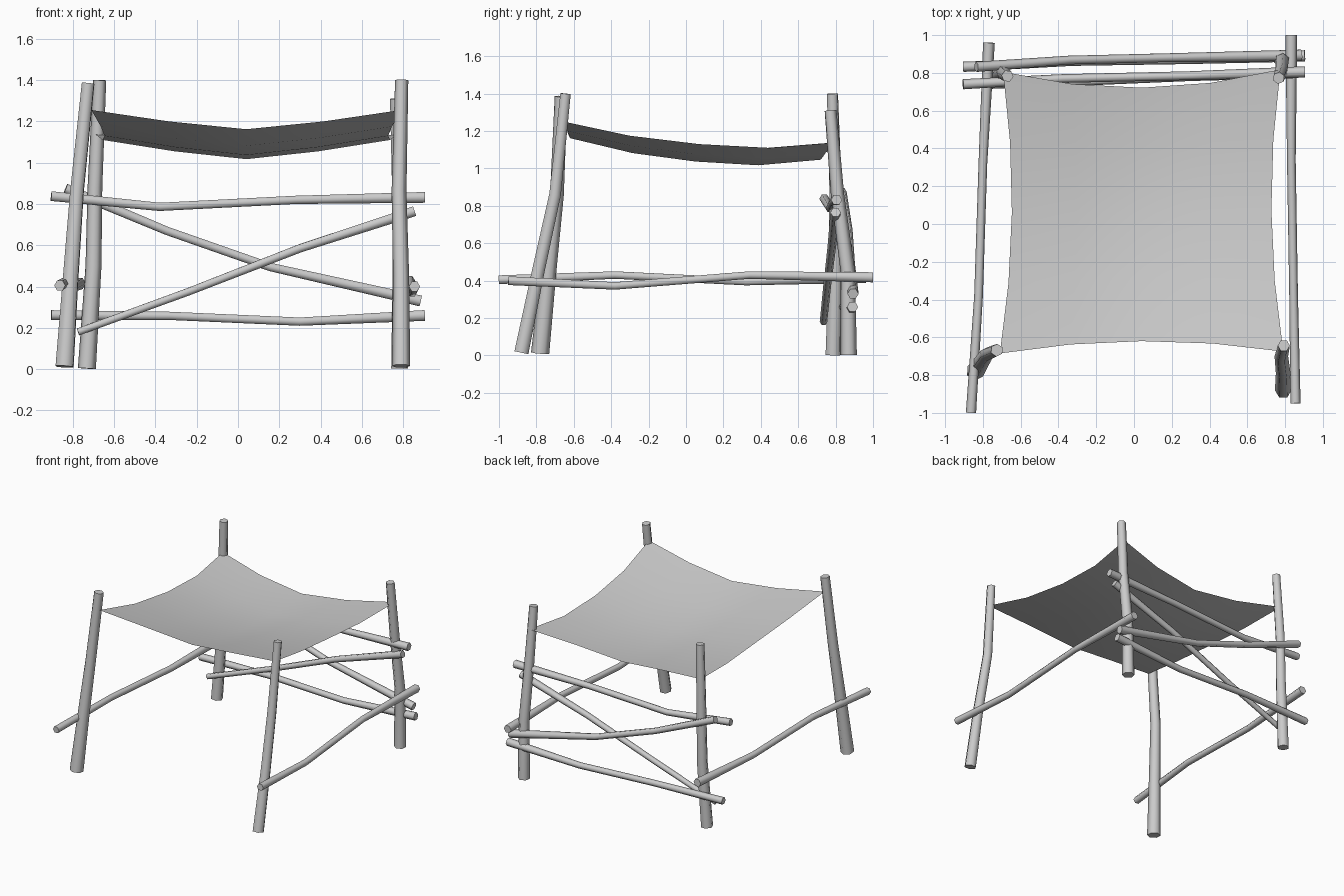
import bpy
import bmesh
import math
from mathutils import Vector

cube = bpy.data.objects.get("Cube")
if cube:
    bpy.data.objects.remove(cube, do_unlink=True)

# One plain grey for wood and cloth
grey = bpy.data.materials.new("weathered_grey")
grey.use_nodes = True
colour = (0.6, 0.6, 0.6, 1.0)
grey.diffuse_color = colour
grey.node_tree.nodes["Principled BSDF"].inputs["Base Color"].default_value = colour


def select_only(obj):
    bpy.ops.object.select_all(action='DESELECT')
    obj.select_set(True)
    bpy.context.view_layer.objects.active = obj


def pole(name, points, radii):
    """Six-sided bent pole swept along points, with capped ends."""
    curve = bpy.data.curves.new(name, 'CURVE')
    curve.dimensions = '3D'
    curve.bevel_depth = 1.0
    curve.bevel_resolution = 1
    curve.use_fill_caps = True
    spline = curve.splines.new('POLY')
    spline.points.add(len(points) - 1)
    for p, co, r in zip(spline.points, points, radii):
        p.co = (*co, 1.0)
        p.radius = r
    curve.materials.append(grey)
    obj = bpy.data.objects.new(name, curve)
    bpy.context.collection.objects.link(obj)
    select_only(obj)
    bpy.ops.object.convert(target='MESH')
    obj = bpy.context.object
    select_only(obj)
    bpy.ops.object.shade_smooth_by_angle(angle=math.radians(65))
    return obj


# Corner posts, thicker at the foot
post = (0.044, 0.039, 0.036, 0.032)
pole("front_right_post", [(-0.84, -0.78, 0.012), (-0.81, -0.735, 0.45),
                          (-0.78, -0.69, 0.86), (-0.726, -0.668, 1.385)],
     (0.049, 0.042, 0.037, 0.034))
pole("front_left_post", [(0.79, -0.88, 0.015), (0.79, -0.79, 0.45),
                         (0.78, -0.70, 0.86), (0.793, -0.644, 1.40)], post)
pole("back_right_post", [(-0.732, 0.787, 0.003), (-0.70, 0.80, 0.5),
                         (-0.693, 0.80, 0.88), (-0.67, 0.783, 1.40)], post)
pole("back_left_post", [(0.783, 0.87, 0.003), (0.785, 0.865, 0.45),
                        (0.78, 0.81, 0.86), (0.766, 0.773, 1.31)], post)

# Long side rails
side = (0.027, 0.023, 0.023, 0.031)
pole("right_side_rail", [(-0.863, -1.0, 0.405), (-0.823, -0.38, 0.43),
                         (-0.80, 0.32, 0.395), (-0.768, 0.96, 0.415)], side)
pole("left_side_rail", [(0.855, -0.95, 0.40), (0.845, -0.38, 0.372),
                        (0.833, 0.34, 0.43), (0.833, 1.0, 0.418)], side)

# Back rails and crossed braces
rail = (0.027, 0.023, 0.023, 0.030)
pole("back_upper_rail", [(-0.905, 0.74, 0.838), (-0.38, 0.77, 0.786),
                         (0.28, 0.785, 0.82), (0.905, 0.805, 0.832)], rail)
pole("back_lower_rail", [(-0.905, 0.832, 0.262), (-0.33, 0.86, 0.258),
                         (0.3, 0.87, 0.23), (0.905, 0.89, 0.26)], rail)
pole("back_outer_brace", [(-0.835, 0.832, 0.875), (-0.345, 0.868, 0.67),
                          (0.155, 0.88, 0.495), (0.885, 0.893, 0.33)], rail)
pole("back_inner_brace", [(-0.775, 0.735, 0.18), (-0.24, 0.755, 0.375),
                          (0.3, 0.78, 0.585), (0.855, 0.80, 0.765)],
     (0.020, 0.021, 0.023, 0.028))

# Sagging cloth seat with edges drawn inward between the corners
N = 4
corners = [Vector(c) for c in ((-0.71, -0.685), (0.79, -0.675),
                               (-0.693, 0.805), (0.775, 0.818))]
edge_height = (1.255, 1.175, 1.13, 1.11, 1.14)
sag = (0.0, 0.055, 0.093, 0.055, 0.0)
draw = (0.0, 0.75, 1.0, 0.75, 0.0)

bm = bmesh.new()
grid = []
for j in range(N + 1):
    v = j / N
    row = []
    for i in range(N + 1):
        u = i / N
        front, back = corners[0].lerp(corners[1], u), corners[2].lerp(corners[3], u)
        p = front.lerp(back, v)
        p.x += 0.055 * draw[j] * (1 - 2 * u)
        p.y += draw[i] * (0.06 * (1 - v) - 0.09 * v)
        row.append(bm.verts.new((p.x, p.y, edge_height[j] - sag[i])))
    grid.append(row)
for j in range(N):
    for i in range(N):
        bm.faces.new((grid[j][i], grid[j][i + 1], grid[j + 1][i + 1], grid[j + 1][i]))
mesh = bpy.data.meshes.new("cloth_seat")
bm.to_mesh(mesh)
bm.free()
mesh.materials.append(grey)
cloth = bpy.data.objects.new("cloth_seat", mesh)
bpy.context.collection.objects.link(cloth)
select_only(cloth)
bpy.ops.object.shade_smooth()
